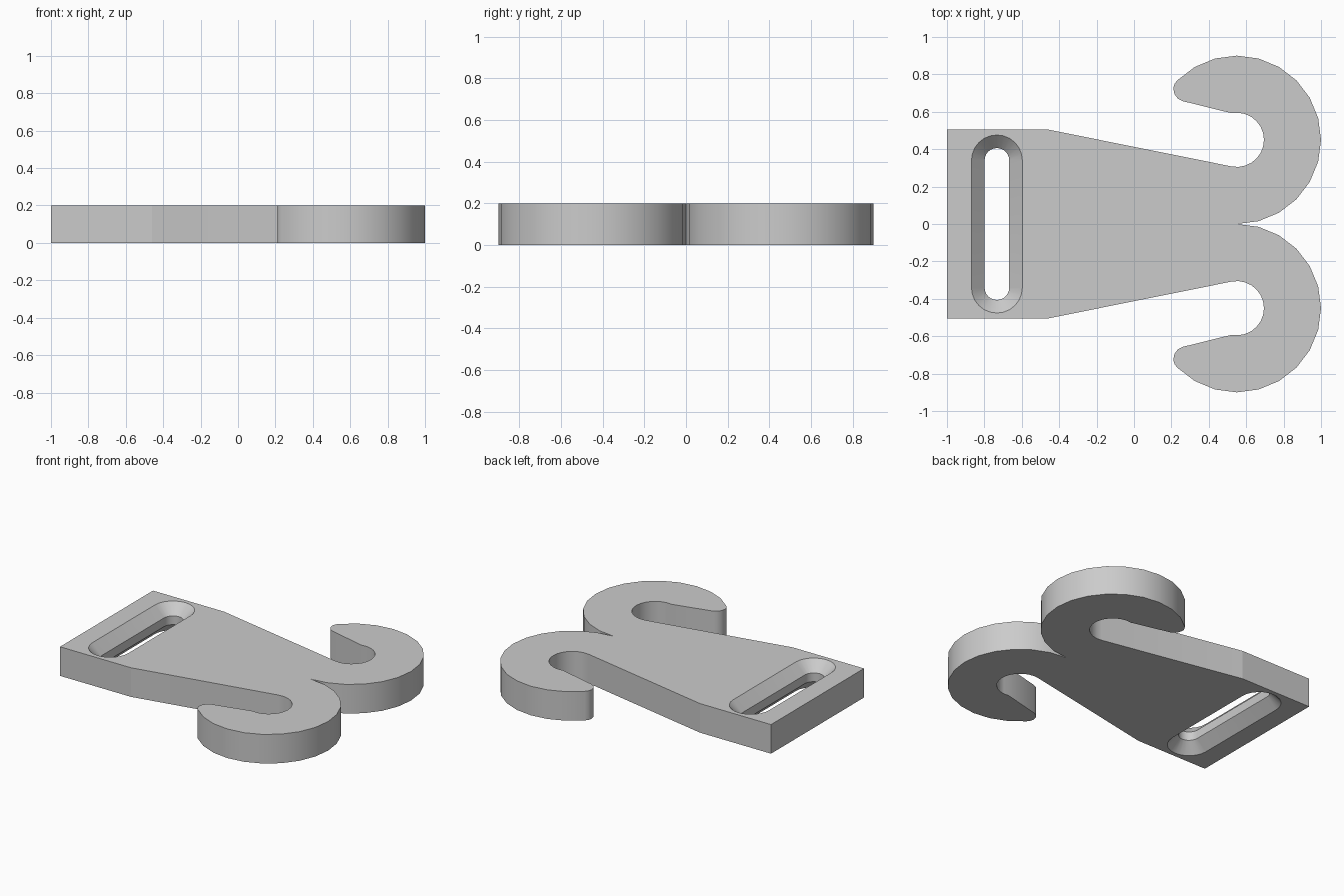
import bpy
import bmesh
from math import cos, sin, radians, pi

cube = bpy.data.objects.get("Cube")
if cube:
    bpy.data.objects.remove(cube)

THICK = 0.2
CHAMFER = 0.07
BEND_X = -0.46
HOOK = (0.55, 0.45)


def arc(centre, radius, start, end, steps):
    """Points along an arc, angles in degrees."""
    angles = [radians(start + (end - start) * i / steps) for i in range(steps + 1)]
    return [(centre[0] + radius * cos(a), centre[1] + radius * sin(a)) for a in angles]


def slot_outline(radius):
    """Stadium shape running along y."""
    return (arc((-0.733, 0.34), radius, 0, 180, 12)
            + arc((-0.733, -0.34), radius, 180, 360, 12))


def plate_outline():
    """Strap end, tapered body and the two mirrored hooks."""
    half = [(-1, 0.505), (BEND_X, 0.505)]
    half += arc(HOOK, 0.145, -101, 101, 14)
    half += [(0.26, 0.657), (0.235, 0.67), (0.217, 0.693), (0.21, 0.725), (0.217, 0.75)]
    half += arc(HOOK, 0.45, 135, -90, 15)
    return half + [(x, -y) for x, y in reversed(half[:-1])]


def ring(bm, points, z):
    verts = [bm.verts.new((x, y, z)) for x, y in points]
    return verts, [bm.edges.new((a, b)) for a, b in zip(verts, verts[1:] + verts[:1])]


def wall(bm, low, high):
    n = len(low)
    for i in range(n):
        j = (i + 1) % n
        bm.faces.new((low[i], low[j], high[j], high[i]))


bm = bmesh.new()

# Outer rim of the plate
outer = [ring(bm, plate_outline(), z) for z in (0, THICK)]
wall(bm, outer[0][0], outer[1][0])

# Slot, chamfered from both faces
levels = [(0.136, 0), (0.136 - CHAMFER, CHAMFER),
          (0.136 - CHAMFER, THICK - CHAMFER), (0.136, THICK)]
slot = [ring(bm, slot_outline(r), z) for r, z in levels]
for low, high in zip(slot, slot[1:]):
    wall(bm, low[0], high[0])

# Flat faces with the slot opening left free
for rim, hole in ((outer[0], slot[0]), (outer[1], slot[-1])):
    bmesh.ops.triangle_fill(bm, edges=rim[1] + hole[1], use_beauty=True)
bmesh.ops.recalc_face_normals(bm, faces=bm.faces)

# Smooth curves, crisp corners
for face in bm.faces:
    face.smooth = True
for edge in bm.edges:
    at_bend = all(abs(v.co.x - BEND_X) < 0.01 for v in edge.verts)
    edge.smooth = edge.calc_face_angle(pi) < radians(30) and not at_bend

mesh = bpy.data.meshes.new("hook_plate")
bm.to_mesh(mesh)
bm.free()
plate = bpy.data.objects.new("hook_plate", mesh)
bpy.context.collection.objects.link(plate)

# Plain grey
grey = bpy.data.materials.new("plain_grey")
grey.use_nodes = True
colour = (0.6, 0.6, 0.6, 1)
grey.diffuse_color = colour
grey.node_tree.nodes["Principled BSDF"].inputs["Base Color"].default_value = colour
mesh.materials.append(grey)
